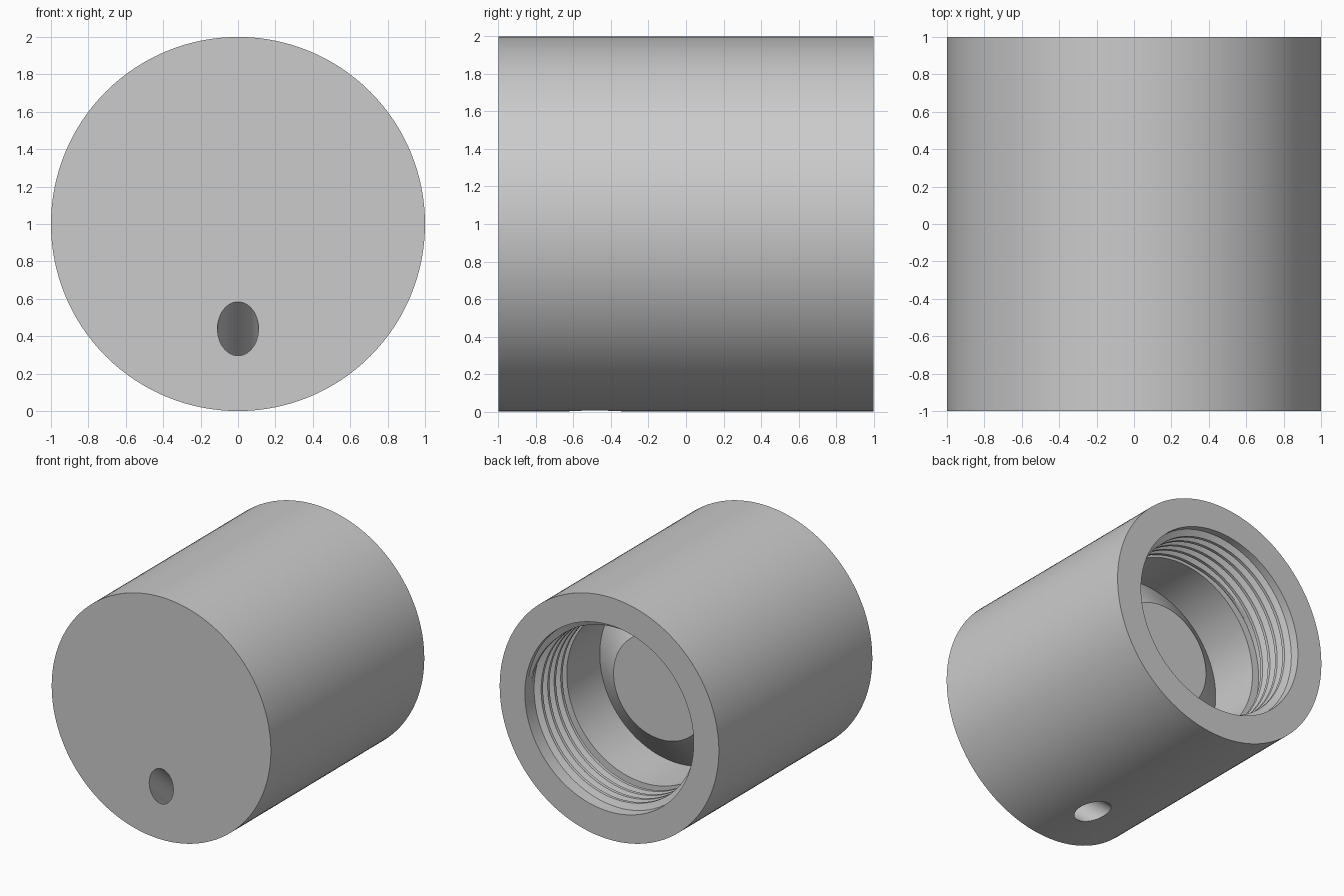
import bpy, bmesh, math
from mathutils import Vector

if "Cube" in bpy.data.objects:
    bpy.data.objects.remove(bpy.data.objects["Cube"], do_unlink=True)

SEGMENTS = 128
BORE, ROOT = 0.71, 0.77        # plain bore and thread root radii
THREAD_END = 0.46              # depth of the threaded section

grey = bpy.data.materials.new("plain_grey")
grey.use_nodes = True
grey.diffuse_color = (0.6, 0.6, 0.6, 1)
grey.node_tree.nodes["Principled BSDF"].inputs["Base Color"].default_value = (0.6, 0.6, 0.6, 1)


def make_object(name, bm):
    bmesh.ops.recalc_face_normals(bm, faces=bm.faces)
    mesh = bpy.data.meshes.new(name)
    bm.to_mesh(mesh)
    bm.free()
    mesh.materials.append(grey)
    obj = bpy.data.objects.new(name, mesh)
    bpy.context.collection.objects.link(obj)
    return obj


def activate(obj):
    bpy.ops.object.select_all(action='DESELECT')
    obj.select_set(True)
    bpy.context.view_layer.objects.active = obj


def revolve(name, profile):
    """Spin (radius, depth from the open back) points about the long axis."""
    bm = bmesh.new()
    verts = [bm.verts.new((r, 1 - d, 1)) for r, d in profile]
    edges = [bm.edges.new(pair) for pair in zip(verts, verts[1:])]
    bmesh.ops.spin(bm, geom=verts + edges, cent=(0, 0, 1), axis=(0, 1, 0),
                   angle=math.tau, steps=SEGMENTS)
    bmesh.ops.remove_doubles(bm, verts=bm.verts, dist=1e-4)
    return make_object(name, bm)


def helix(name, section, start, pitch, turns):
    """Sweep a (radius, depth) section along a helix, tapering both ends."""
    bm = bmesh.new()
    steps = int(turns * SEGMENTS)
    rings = []
    for i in range(steps + 1):
        a = math.tau * i / SEGMENTS
        fade = min(1, 8 * i / SEGMENTS + 0.02, 8 * (steps - i) / SEGMENTS + 0.02)
        ring = []
        for r, d in section:
            rad = ROOT + (r - ROOT) * fade if r < ROOT else r
            y = 1 - start - pitch * i / SEGMENTS - d
            ring.append(bm.verts.new((rad * math.cos(a), y, 1 + rad * math.sin(a))))
        rings.append(ring)
    n = len(section)
    for a, b in zip(rings, rings[1:]):
        for k in range(n):
            bm.faces.new((a[k], a[(k + 1) % n], b[(k + 1) % n], b[k]))
    bm.faces.new(rings[0])
    bm.faces.new(rings[-1])
    return make_object(name, bm)


# Cap body: closed front, threaded mouth, plain bore and conical plug inside
body = revolve("cap_body", [
    (0, 2), (1, 2), (1, 0), (ROOT, 0), (ROOT, THREAD_END),
    (BORE, THREAD_END), (BORE, 0.89), (0.43, 0.67), (0, 0.67)])

# Slanted cord hole from the front face out through the underside
entry, exit_point = Vector((0, -1, 0.44)), Vector((0, -0.48, 0))
axis = exit_point - entry
bpy.ops.mesh.primitive_cylinder_add(
    vertices=48, radius=0.11, depth=axis.length * 2,
    location=(entry + exit_point) / 2,
    rotation=axis.to_track_quat('Z', 'Y').to_euler())
cutter = bpy.context.object
cutter.name = "hole_cutter"
cutter.hide_render = True
cutter.data.materials.append(grey)
cut = body.modifiers.new("cord_hole", 'BOOLEAN')
cut.operation, cut.solver, cut.object = 'DIFFERENCE', 'EXACT', cutter
activate(body)
bpy.ops.object.modifier_apply(modifier=cut.name)
bpy.data.objects.remove(cutter, do_unlink=True)

# Internal screw thread
thread = helix("screw_thread",
               [(0.78, 0), (ROOT, 0.005), (0.72, 0.025), (0.72, 0.05),
                (ROOT, 0.07), (0.78, 0.075)],
               start=0.03, pitch=0.085, turns=4.4)

for obj in (body, thread):
    activate(obj)
    bpy.ops.object.shade_smooth_by_angle(angle=math.radians(30))
